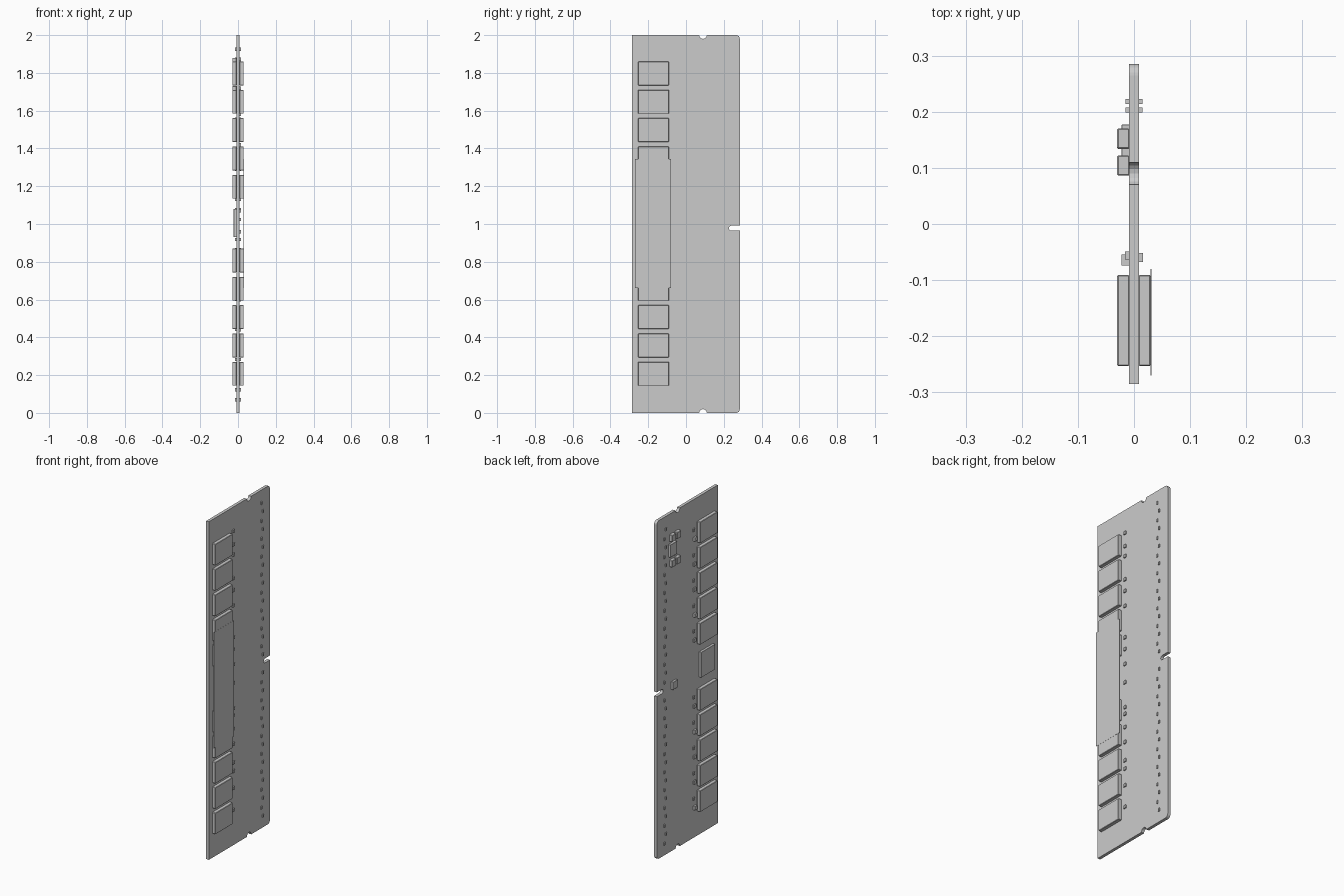
import bpy, bmesh, math

if "Cube" in bpy.data.objects:
    bpy.data.objects.remove(bpy.data.objects["Cube"], do_unlink=True)

grey = bpy.data.materials.new("plain_grey")
grey.use_nodes = True
grey.diffuse_color = (0.6, 0.6, 0.6, 1)
grey.node_tree.nodes["Principled BSDF"].inputs["Base Color"].default_value = (0.6, 0.6, 0.6, 1)

HALF = 0.009      # half the board thickness
SINK = 0.001      # how far parts sit into the board


def finish(bm, name, bevel=0.0):
    bmesh.ops.recalc_face_normals(bm, faces=bm.faces)
    mesh = bpy.data.meshes.new(name)
    bm.to_mesh(mesh)
    bm.free()
    mesh.materials.append(grey)
    obj = bpy.data.objects.new(name, mesh)
    bpy.context.scene.collection.objects.link(obj)
    if bevel:
        mod = obj.modifiers.new("edge_bevel", 'BEVEL')
        mod.width = bevel
        mod.segments = 1
    return obj


def add_box(bm, x, y, z):
    """Box from three (low, high) ranges."""
    verts = bmesh.ops.create_cube(bm, size=1)["verts"]
    for v in verts:
        for i, (low, high) in enumerate((x, y, z)):
            v.co[i] = (low + high) / 2 + v.co[i] * (high - low)


def mounted(bm, side, height, y, z, size_y, size_z):
    """Box soldered on one face: side is +1 or -1, height is the outer x."""
    x = sorted((side * (HALF - SINK), side * height))
    add_box(bm, x, (y - size_y / 2, y + size_y / 2), (z - size_z / 2, z + size_z / 2))


def arc(y, z, r, start, end, steps=6):
    turn = [math.radians(start + (end - start) * i / steps) for i in range(steps + 1)]
    return [(y + r * math.cos(a), z + r * math.sin(a)) for a in turn]


# Circuit board with clip notches, key slot and rounded contact-side corners
W = 0.285
outline = [(-W, 0)]
outline += arc(0.09, 0, 0.02, 180, 0, 8)
outline += arc(W - 0.02, 0.02, 0.02, -90, 0)
outline += [(W, 0.965)] + arc(0.24, 0.978, 0.013, 270, 90) + [(W, 0.991)]
outline += arc(W - 0.02, 1.98, 0.02, 0, 90)
outline += arc(0.09, 2, 0.02, 0, -180, 8)
outline += [(-W, 2)]
bm = bmesh.new()
face = bm.faces.new([bm.verts.new((-HALF, y, z)) for y, z in outline])
moved = bmesh.ops.extrude_face_region(bm, geom=[face])["geom"]
bmesh.ops.translate(bm, vec=(2 * HALF, 0, 0),
                    verts=[v for v in moved if isinstance(v, bmesh.types.BMVert)])
finish(bm, "circuit_board")

# Memory chips: two banks of five on each face
chip_z = [start + 0.15 * i for start in (0.207, 1.197) for i in range(5)]
for side, label in ((1, "left"), (-1, "right")):
    for n, z in enumerate(chip_z, 1):
        bm = bmesh.new()
        mounted(bm, side, 0.03, -0.172, z, 0.162, 0.126)
        finish(bm, f"{label}_memory_chip_{n}", 0.002)

# Sticker lying across the middle chips
bm = bmesh.new()
add_box(bm, (0.0298, 0.0308), (-0.27, -0.08), (0.66, 1.345))
finish(bm, "sticker")

# Central controller and small regulator chips
for name, height, y, z, sy, sz in (
        ("controller_chip", 0.023, -0.175, 1.005, 0.13, 0.15),
        ("power_chip", 0.022, 0.146, 1.787, 0.062, 0.075),
        ("sensor_chip", 0.022, 0.13, 0.98, 0.045, 0.045)):
    bm = bmesh.new()
    mounted(bm, -1, height, y, z, sy, sz)
    finish(bm, name, 0.001)

# Capacitor pairs above and below the power chip
for z, level in ((1.86, "upper"), (1.71, "lower")):
    for y, place in ((0.104, "inner"), (0.152, "outer")):
        bm = bmesh.new()
        mounted(bm, -1, 0.03, y, z, 0.036, 0.04)
        finish(bm, f"{level}_{place}_capacitor", 0.002)

# Staggered resistors behind the contacts on both faces
for side, label in ((1, "left"), (-1, "right")):
    bm = bmesh.new()
    for i in range(36):
        z = 0.07 + i * 0.053
        if abs(z - 0.978) > 0.03:
            mounted(bm, side, 0.015, 0.203 if i % 2 else 0.218, z, 0.009, 0.017)
    finish(bm, f"{label}_contact_resistors")

# Small parts along the chip edge
bm = bmesh.new()
for z in (1.86, 1.78, 1.72, 1.58, 1.51, 1.42, 1.23, 1.16, 1.07,
          0.96, 0.81, 0.77, 0.69, 0.6, 0.49, 0.44, 0.34, 0.21):
    mounted(bm, 1, 0.016, -0.06, z, 0.016, 0.018)
finish(bm, "left_chip_resistors")

bm = bmesh.new()
for i, z in enumerate(chip_z):
    mounted(bm, -1, 0.016, -0.056, z + 0.025, 0.014, 0.017)
    mounted(bm, -1, 0.022 if i % 3 == 0 else 0.016, -0.064, z - 0.03, 0.02, 0.022)
finish(bm, "right_chip_resistors")
